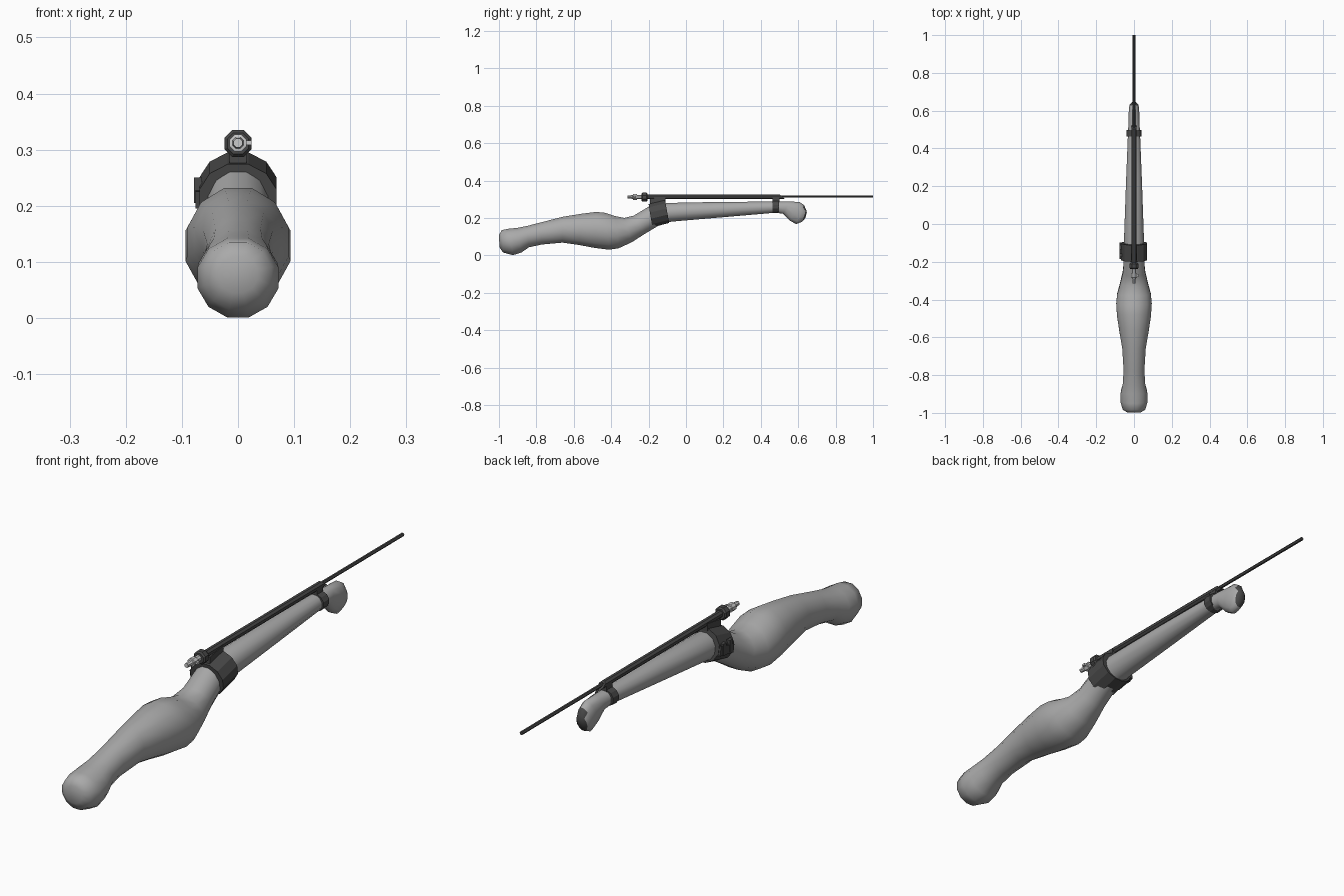
import bpy, bmesh, math
from mathutils import Vector

if "Cube" in bpy.data.objects:
    bpy.data.objects.remove(bpy.data.objects["Cube"])


def material(name, v):
    m = bpy.data.materials.new(name)
    m.diffuse_color = (v, v, v, 1)
    m.use_nodes = True
    m.node_tree.nodes["Principled BSDF"].inputs["Base Color"].default_value = m.diffuse_color
    return m


BODY = material("mid grey", 0.40)
DARK = material("dark grey", 0.065)
LIGHT = material("light grey", 0.60)


def finish(bm, name, mats, smooth=None):
    bmesh.ops.recalc_face_normals(bm, faces=bm.faces)
    me = bpy.data.meshes.new(name)
    bm.to_mesh(me)
    bm.free()
    ob = bpy.data.objects.new(name, me)
    bpy.context.collection.objects.link(ob)
    for m in mats:
        me.materials.append(m)
    if smooth:
        bpy.ops.object.select_all(action='DESELECT')
        ob.select_set(True)
        bpy.context.view_layer.objects.active = ob
        bpy.ops.object.shade_smooth_by_angle(angle=math.radians(smooth))
    return ob


def loft(name, rings, mats, sides=12, smooth=None):
    """Skin rings given as (top y, top z, bottom y, bottom z, half width)."""
    bm = bmesh.new()
    k = 1 / math.cos(math.pi / sides)
    loops = []
    for yt, zt, yb, zb, w in rings:
        top, bot = Vector((0, yt, zt)), Vector((0, yb, zb))
        mid, up = (top + bot) / 2, (top - bot) / 2
        loop = []
        for i in range(sides):
            a = 2 * math.pi * (i + 0.5) / sides
            loop.append(bm.verts.new(mid + up * (k * math.cos(a)) + Vector((w * k * math.sin(a), 0, 0))))
        loops.append(loop)
    for a, b in zip(loops, loops[1:]):
        for i in range(sides):
            j = (i + 1) % sides
            bm.faces.new((a[i], a[j], b[j], b[i]))
    bm.faces.new(loops[0])
    bm.faces.new(loops[-1])
    return finish(bm, name, mats, smooth)


def tube(name, stations, z, mat, sides=8, smooth=None):
    """Turned part along y from (y, radius) stations."""
    return loft(name, [(y, z + r, y, z - r, r) for y, r in stations], [mat], sides, smooth)


def block(name, x0, x1, side, mat):
    """Side outline in y, z pushed across x."""
    bm = bmesh.new()
    f = bm.faces.new([bm.verts.new((x0, y, z)) for y, z in side])
    g = bmesh.ops.extrude_face_region(bm, geom=[f])
    vs = [v for v in g["geom"] if isinstance(v, bmesh.types.BMVert)]
    bmesh.ops.translate(bm, verts=vs, vec=(x1 - x0, 0, 0))
    return finish(bm, name, [mat])


# Swelling handle, neck and tapered fore-end with its turned-down tip
body = loft("body", [
    (-.999, .110, -.998, .045, .035), (-.985, .135, -.978, .015, .060),
    (-.950, .142, -.925, .001, .072), (-.900, .147, -.880, .015, .070),
    (-.850, .157, -.840, .043, .059), (-.780, .175, -.770, .058, .055),
    (-.660, .206, -.660, .068, .062), (-.560, .222, -.570, .055, .078),
    (-.480, .232, -.490, .040, .090), (-.430, .227, -.410, .030, .094),
    (-.380, .210, -.360, .038, .089), (-.330, .200, -.290, .070, .072),
    (-.280, .212, -.220, .115, .058), (-.200, .260, -.150, .157, .053),
    (-.100, .280, -.080, .180, .053), (.200, .286, .200, .204, .043),
    (.480, .287, .480, .228, .032), (.550, .287, .520, .222, .029),
    (.605, .286, .555, .185, .028), (.630, .270, .590, .167, .027),
    (.642, .245, .622, .180, .022), (.646, .230, .638, .200, .012),
], [BODY, DARK], 12, 50)
# Dark end of the tip
for p in body.data.polygons:
    if p.center.y > .59 and p.normal.y > .55:
        p.material_index = 1

# Rear clamp: tilted band, saddle up to the tube, side lug and bolt
loft("rear_clamp", [(-.200, .274, -.180, .150, .069), (-.112, .295, -.090, .173, .069)], [DARK])
block("rear_saddle", -.015, .015, [(-.192, .265), (-.192, .302), (-.11, .315), (-.11, .28)], DARK)
block("clamp_lug", -.076, -.055, [(-.18, .195), (-.185, .225), (-.105, .245), (-.098, .21)], DARK)
for i, y in enumerate((-.165, -.125)):
    block(f"clamp_bolt_{i}", -.078, -.064,
          [(y - .01, .205), (y - .01, .25), (y + .01, .25), (y + .01, .205)], DARK)

# Front clamp and saddle
loft("front_clamp", [(.463, .292, .463, .225, .039), (.498, .292, .498, .228, .039)], [DARK])
block("front_saddle", -.012, .012, [(.463, .28), (.463, .308), (.50, .308), (.50, .28)], DARK)

# Long tube with an obliquely cut front, and its rear collar
loft("guide_tube", [(-.23, .325, -.23, .300, .0125), (.50, .325, .53, .300, .0125)], [DARK], 8)
tube("collar", [(-.238, .019), (-.232, .024), (-.212, .024), (-.205, .019)], .311, DARK)

# Thin rod and stepped nozzle
tube("rod", [(.45, .006), (1.0, .006)], .314, DARK, 6)
tube("nozzle", [(-.314, .008), (-.285, .010), (-.284, .015), (-.262, .015),
                (-.261, .011), (-.232, .011)], .312, LIGHT)
block("nozzle_lever", 0, .024, [(-.28, .308), (-.28, .316), (-.266, .316), (-.266, .308)], LIGHT)
